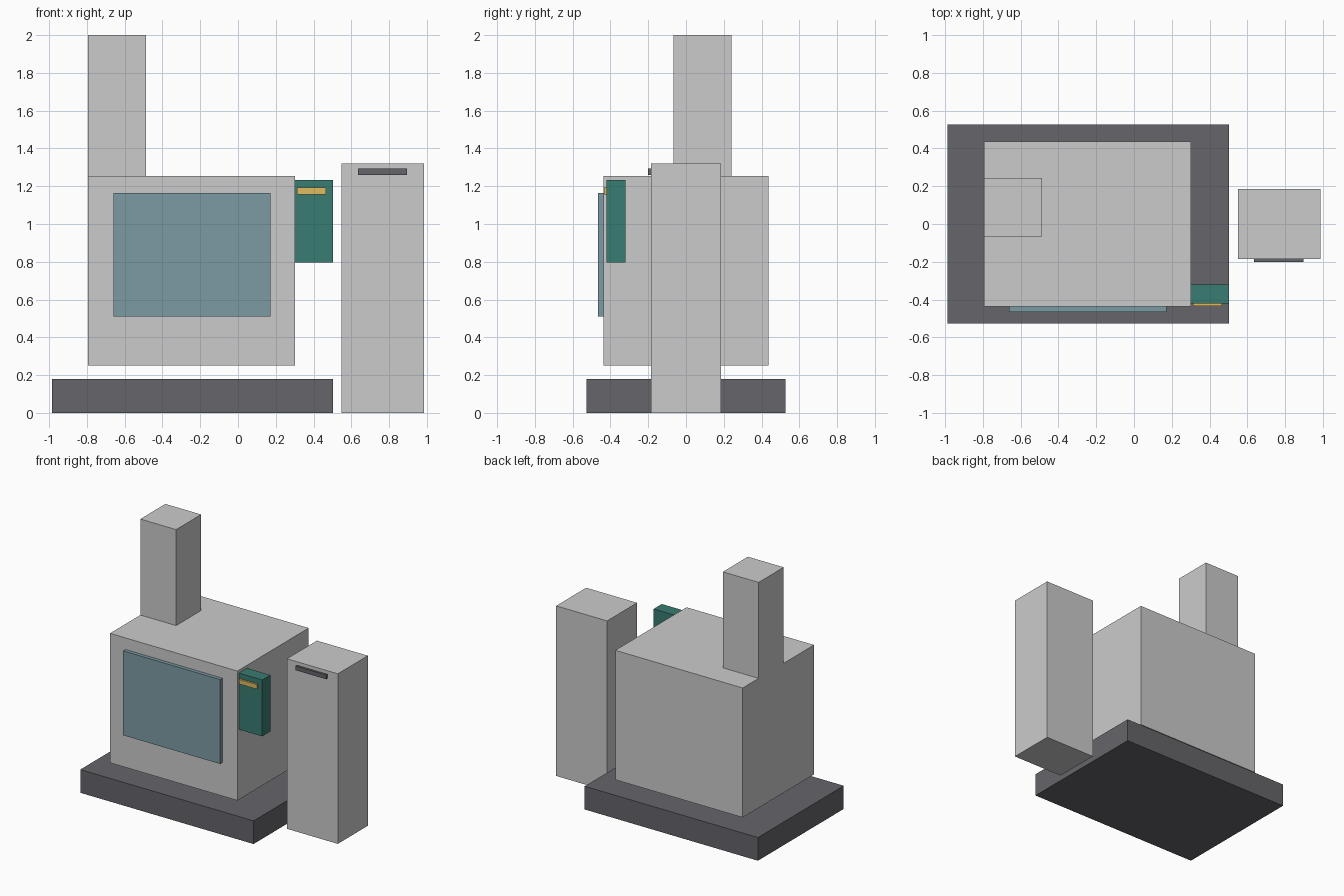
import bpy
import bmesh
from mathutils import Vector

if "Cube" in bpy.data.objects:
    bpy.data.objects.remove(bpy.data.objects["Cube"])


def material(name, color):
    m = bpy.data.materials.new(name)
    m.diffuse_color = (*color, 1.0)
    m.use_nodes = True
    m.node_tree.nodes["Principled BSDF"].inputs["Base Color"].default_value = m.diffuse_color
    return m


def box(name, x, y, z, mat=None):
    """Flat-sided box from (min, max) ranges on each axis."""
    lo, hi = Vector((x[0], y[0], z[0])), Vector((x[1], y[1], z[1]))
    mesh = bpy.data.meshes.new(name)
    bm = bmesh.new()
    bmesh.ops.create_cube(bm, size=1.0)
    bmesh.ops.scale(bm, vec=hi - lo, verts=bm.verts)
    bm.to_mesh(mesh)
    bm.free()
    obj = bpy.data.objects.new(name, mesh)
    obj.location = (lo + hi) / 2
    bpy.context.collection.objects.link(obj)
    if mat:
        mesh.materials.append(mat)
    return obj


dark = material("dark_grey", (0.13, 0.13, 0.145))
glass = material("window_blue", (0.2, 0.33, 0.37))
green = material("panel_green", (0.04, 0.2, 0.17))
yellow = material("display_yellow", (0.75, 0.5, 0.12))

# Machine: base plinth, raised enclosure and tower on its left edge
box("base", (-0.986, 0.502), (-0.526, 0.526), (0, 0.18), dark)
box("enclosure", (-0.793, 0.301), (-0.437, 0.437), (0.25, 1.255))
box("tower", (-0.793, -0.486), (-0.065, 0.242), (1.255, 2.0))

# Front window
box("window", (-0.66, 0.171), (-0.465, -0.437), (0.51, 1.165), glass)

# Control panel with its display strip
box("control_panel", (0.301, 0.502), (-0.42, -0.32), (0.795, 1.233), green)
box("display", (0.312, 0.465), (-0.434, -0.42), (1.157, 1.192), yellow)

# Separate cabinet with a front slot
box("cabinet", (0.549, 0.986), (-0.184, 0.184), (0, 1.32))
box("cabinet_slot", (0.635, 0.896), (-0.2, -0.184), (1.26, 1.293), dark)
